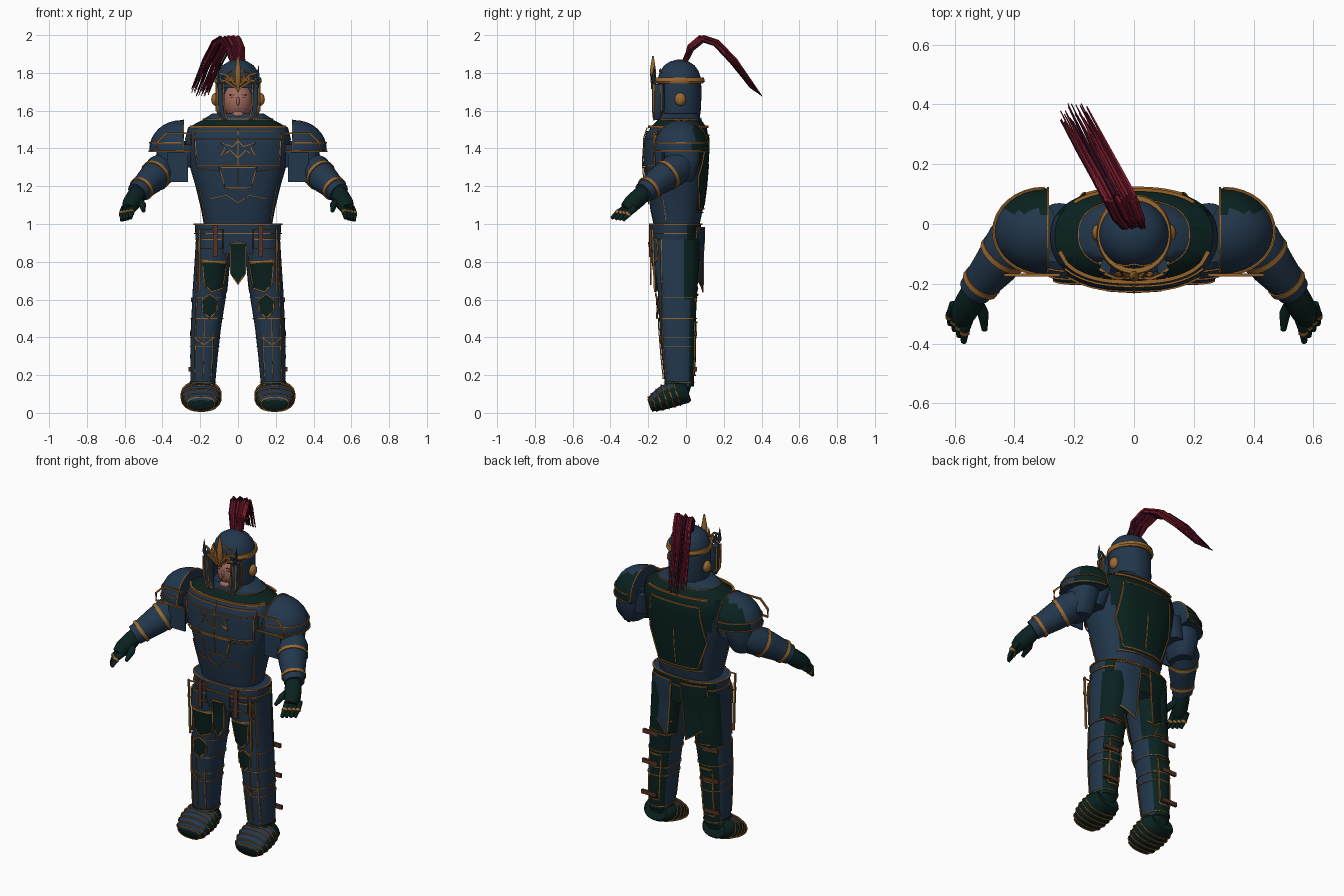
import bpy, bmesh, math, random
from mathutils import Vector

if "Cube" in bpy.data.objects:
    bpy.data.objects.remove(bpy.data.objects["Cube"])
random.seed(4)
X, Y, Z = Vector((1, 0, 0)), Vector((0, 1, 0)), Vector((0, 0, 1))
EXP = 2.4


def material(name, *rgb):
    m = bpy.data.materials.new(name)
    m.use_nodes = True
    m.diffuse_color = (*rgb, 1)
    m.node_tree.nodes["Principled BSDF"].inputs["Base Color"].default_value = (*rgb, 1)
    return m


BLUE = material("blue steel", .016, .038, .072)
GREEN = material("dark green steel", .003, .016, .014)
GOLD = material("old gold", .32, .14, .03)
BRONZE = material("bronze trim", .31, .122, .022)
SKIN = material("skin", .34, .145, .11)
LIPS = material("lips and brows", .16, .055, .045)
RED = material("crimson plume", .19, .01, .024)
DARK_RED = material("dark plume", .035, .004, .016)
LEATHER = material("brown leather", .09, .032, .018)


def finish(name, bm, mats, rule=None, smooth=40):
    me = bpy.data.meshes.new(name)
    if rule:
        bm.normal_update()
        for f in bm.faces:
            f.material_index = int(rule(f.calc_center_median(), f.normal))
    bm.to_mesh(me)
    bm.free()
    for m in mats:
        me.materials.append(m)
    ob = bpy.data.objects.new(name, me)
    bpy.context.collection.objects.link(ob)
    bpy.ops.object.select_all(action='DESELECT')
    ob.select_set(True)
    bpy.context.view_layer.objects.active = ob
    bpy.ops.object.shade_smooth_by_angle(angle=math.radians(smooth))


def skin_rings(bm, loops, closed=False):
    n = len(loops[0])
    pairs = list(zip(loops, loops[1:])) + ([(loops[-1], loops[0])] if closed else [])
    for a, b in pairs:
        for i in range(n):
            bm.faces.new((a[i], a[(i + 1) % n], b[(i + 1) % n], b[i]))
    if not closed:
        bm.faces.new(loops[0][::-1])
        bm.faces.new(loops[-1])


def ring(cx, cy, cz, ru, rv, v=Y, n=48, e=EXP):
    """Superellipse of points around a centre."""
    pts = []
    for i in range(n):
        c, s = math.cos(math.tau * i / n), math.sin(math.tau * i / n)
        pts.append(Vector((cx, cy, cz)) + X * ru * math.copysign(abs(c) ** (2 / e), c)
                   + v * rv * math.copysign(abs(s) ** (2 / e), s))
    return pts


def loft(name, rings, mats, v=Y, n=48, e=EXP, rule=None, drop=None):
    """Skin over rings given as (x, y, z, radius across, radius deep)."""
    bm = bmesh.new()
    skin_rings(bm, [[bm.verts.new(p) for p in ring(*r, v, n, e)] for r in rings])
    bmesh.ops.recalc_face_normals(bm, faces=bm.faces)
    if drop:
        bmesh.ops.delete(bm, geom=[f for f in bm.faces if drop(f.calc_center_median())], context='FACES')
    finish(name, bm, mats, rule)


def tubes(name, paths, radii, mat, n=4, closed=False):
    """Round rods along each path; radii is one number or one per point."""
    bm = bmesh.new()
    for path in paths:
        p = [Vector(q) for q in path]
        loops = []
        for i, c in enumerate(p):
            a = p[i - 1] if i or closed else c
            b = p[(i + 1) % len(p)] if i < len(p) - 1 or closed else c
            d = (b - a).normalized()
            side = d.cross(Z if abs(d.z) < .9 else Y).normalized()
            up = side.cross(d)
            r = radii[i] if isinstance(radii, (list, tuple)) else radii
            turns = [math.tau * (k + .5) / n for k in range(n)]
            loops.append([bm.verts.new(c + r * (side * math.cos(t) + up * math.sin(t))) for t in turns])
        skin_rings(bm, loops, closed)
    bmesh.ops.recalc_face_normals(bm, faces=bm.faces)
    finish(name, bm, [mat], smooth=50)


def ball(name, c, r, mats, rule=None, cuts=(), seg=32):
    bm = bmesh.new()
    bmesh.ops.create_uvsphere(bm, u_segments=seg, v_segments=seg // 2, radius=1)
    for v in bm.verts:
        v.co = Vector([c[i] + r[i] * v.co[i] for i in range(3)])
    for co, no in cuts:
        g = bm.verts[:] + bm.edges[:] + bm.faces[:]
        cut = bmesh.ops.bisect_plane(bm, geom=g, plane_co=co, plane_no=no, clear_outer=True)
        bmesh.ops.edgeloop_fill(bm, edges=[q for q in cut['geom_cut'] if isinstance(q, bmesh.types.BMEdge)])
    finish(name, bm, mats, rule)


def box(name, c, size, mat):
    bm = bmesh.new()
    bmesh.ops.create_cube(bm, size=1)
    for v in bm.verts:
        v.co = Vector([c[i] + size[i] * v.co[i] for i in range(3)])
    finish(name, bm, [mat])


def section(rings, z):
    """Interpolated ring at a height."""
    rs = sorted(rings, key=lambda r: r[2])
    for a, b in zip(rs, rs[1:]):
        if z <= b[2]:
            t = max(0, (z - a[2]) / (b[2] - a[2]))
            return [p + (q - p) * t for p, q in zip(a, b)]
    return rs[-1]


def on(rings, x, z, front=True, gap=.005):
    cx, cy, _, rx, ry = section(rings, z)
    t = min(1, abs(x - cx) / rx)
    d = ry * (1 - t ** EXP) ** (1 / EXP) + gap
    return Vector((x, cy - d if front else cy + d, z))


def lines(name, rings, paths, front=True, r=.004, closed=False, gap=.005):
    out = []
    for path in paths:
        pts = [Vector(q) for q in path]
        dense = []
        for a, b in zip(pts, pts[1:] + ([pts[0]] if closed else [])):
            k = max(1, int((b - a).length / .025))
            dense += [a.lerp(b, i / k) for i in range(k)]
        dense += [] if closed else [pts[-1]]
        out.append([on(rings, q.x, q.y, front, gap) for q in dense])
    tubes(name, out, r, BRONZE, closed=closed)


def panel(name, rings, outline, mat, front=True, gap=.005):
    """Thin plate following a body surface, with a metal edge."""
    bm = bmesh.new()
    bm.faces.new([bm.verts.new((x, 0, z)) for x, z in outline])
    cuts = [(X * k * .025, X) for k in range(-12, 13)] + [(Z * k * .04, Z) for k in range(60)]
    for co, no in cuts:
        bmesh.ops.bisect_plane(bm, geom=bm.verts[:] + bm.edges[:] + bm.faces[:], plane_co=co, plane_no=no)
    for v in bm.verts:
        v.co = on(rings, v.co.x, v.co.z, front, gap)
    bm.normal_update()
    for f in bm.faces:
        if (f.normal.y > 0) == front:
            f.normal_flip()
    finish(name, bm, [mat])
    lines(name + "_edge", rings, [outline], front, .005, True, gap)


def hoop(rings, z, gap=.003):
    cx, cy, _, rx, ry = section(rings, z)
    return ring(cx, cy, z, rx + gap, ry + gap)


# Torso and hips
TORSO = [(0, -.05, .99, .18, .12), (0, -.05, 1.07, .194, .138), (0, -.05, 1.2, .225, .155), (0, -.05, 1.32, .26, .165),
         (0, -.045, 1.4, .274, .165), (0, -.045, 1.45, .28, .165), (0, -.04, 1.51, .265, .15),
         (0, -.035, 1.545, .2, .12), (0, -.035, 1.57, .13, .1)]
HIPS = [(0, -.05, .84, .2, .125), (0, -.055, .92, .225, .135), (0, -.055, 1.0, .228, .135)]
loft("cuirass", TORSO, [BLUE, GREEN],
     rule=lambda c, n: (n.y > .8 and c.z > 1.07) or (c.y > .02 and c.z > 1.4) or (n.z > .5 and c.z > 1.5))
loft("gorget", [(0, -.035, 1.535, .19, .118), (0, -.035, 1.555, .185, .115), (0, -.035, 1.585, .135, .1)], [BLUE])
loft("hip_plate", HIPS, [BLUE, GREEN], rule=lambda c, n: c.y > .005 and n.z < .5)
tubes("hip_rims", [hoop(HIPS, .998), hoop(HIPS, .95)], .005, BRONZE, closed=True)
tubes("gorget_rim", [ring(0, -.035, 1.556, .187, .117)], .003, BRONZE, closed=True)
panel("breast_plate", TORSO, [(-.22, 1.31), (.22, 1.31), (.23, 1.49), (-.23, 1.49)], BLUE, gap=.012)
panel("belly_plate", TORSO, [(-.1, 1.3), (-.07, 1.19), (.07, 1.19), (.1, 1.3)], BLUE, gap=.01)
panel("back_plate", TORSO, [(-.13, 1.08), (.13, 1.08), (.19, 1.25), (.16, 1.47), (-.16, 1.47), (-.19, 1.25)], GREEN, False)
lines("back_seams", TORSO, [[(0, 1.1), (0, 1.32)], [(-.16, 1.06), (.16, 1.06)]], False)
lines("front_collar", TORSO, [[(-.25, 1.515), (.25, 1.515)]], gap=.01, r=.009)
lines("back_collar", TORSO, [[(-.2, 1.515), (.2, 1.515)]], False, gap=.008, r=.008)
chest = [[(0, 1.2), (0, 1.51)], [(-.22, 1.45), (.22, 1.45)]]
belly = [[(-.15, 1.13), (-.06, 1.15), (0, 1.11), (.06, 1.15), (.15, 1.13)]]
for s in (1, -1):
    chest += [[(0, 1.35), (s * .04, 1.39), (s * .09, 1.36), (s * .07, 1.4), (s * .09, 1.43), (s * .03, 1.41), (0, 1.44)],
              [(s * .22, 1.295), (s * .1, 1.28)]]
    belly += [[(s * .175, 1.02), (s * .205, 1.2)]]
lines("chest_ornament", TORSO, chest, gap=.016)
lines("belly_seams", TORSO, belly)
panel("groin_shield", HIPS, [(-.04, .9), (-.04, .74), (0, .68), (.04, .74), (.04, .9)], GREEN, gap=.012)

# Head and helmet
HELM = [(0, -.035, 1.56, .108, .108), (0, -.035, 1.6, .114, .113), (0, -.035, 1.66, .118, .116), (0, -.035, 1.72, .118, .116),
        (0, -.035, 1.77, .117, .115), (0, -.035, 1.81, .104, .102), (0, -.035, 1.84, .082, .08),
        (0, -.035, 1.86, .05, .05), (0, -.035, 1.87, .015, .015)]
loft("helmet", HELM, [BLUE], e=2, drop=lambda c: c.z < 1.74 and c.y < -.1 and abs(c.x) < .08)
ball("head", (0, -.06, 1.65), (.078, .085, .1), [SKIN])
ball("nose", (0, -.142, 1.65), (.009, .01, .024), [SKIN], seg=16)
ball("chin", (0, -.122, 1.578), (.035, .022, .02), [SKIN], seg=16)
box("mouth", (0, -.136, 1.61), (.034, .006, .005), LIPS)
loft("helmet_band", [(0, -.035, 1.745, .121, .125), (0, -.035, 1.755, .126, .135), (0, -.035, 1.775, .122, .13)], [GOLD], e=2)
lines("helmet_ridges", HELM, [[(-.06, 1.8), (0, 1.82), (.06, 1.8)]])
for s in (1, -1):
    side = "left_" if s > 0 else "right_"
    box(side + "brow", (s * .03, -.136, 1.684), (.03, .006, .005), LIPS)
    box(side + "eye", (s * .03, -.138, 1.67), (.016, .006, .005), LIPS)
    ball(side + "ear_boss", (s * .118, -.03, 1.66), (.024, .03, .035), [GOLD], seg=16)
    loft(side + "cheek_guard", [(s * .068, -.155, 1.55, .014, .016), (s * .09, -.145, 1.6, .02, .03),
                                (s * .095, -.145, 1.74, .018, .03)], [BLUE], n=12)
    tubes(side + "cheek_edge", [[(s * .055, -.17, 1.55), (s * .073, -.176, 1.6), (s * .078, -.176, 1.74)],
                                [(s * .08, -.17, 1.55), (s * .108, -.172, 1.6), (s * .112, -.172, 1.74)],
                                [(s * .084, -.13, 1.56), (s * .114, -.13, 1.6), (s * .115, -.13, 1.74)]], .006, BRONZE)
    # Leaf wings of the crest
    for mat, name, leaves in ((GOLD, "gold", ((.022, 1.82), (.05, 1.79))), (BLUE, "steel", ((.07, 1.8), (.095, 1.84)))):
        tubes(side + name + "_leaves", [[(s * x, -.168, 1.74), (s * (x + .01), -.172, 1.77), (s * (x + .014), -.168, h)]
                                        for x, h in leaves], (.009, .011, .001), mat, n=6)
    tubes(side + "crest_stems", [[(s * .01, -.18, 1.735), (s * .06, -.182, 1.79), (s * .1, -.165, 1.8)],
                                 [(s * .01, -.18, 1.72), (s * .07, -.182, 1.76), (s * .115, -.15, 1.75)]], .007, BRONZE)
tubes("crest_spike", [[(0, -.165, 1.7), (0, -.172, 1.75), (0, -.175, 1.81), (0, -.175, 1.89)]], (.006, .016, .018, .004), GOLD, n=8)

# Plume
for name, mat, count in (("plume", RED, 26), ("plume_shade", DARK_RED, 8)):
    strands = []
    for _ in range(count):
        a, b, h = random.uniform(-1, 1), random.uniform(-1, 1), random.uniform(-.018, .004)
        strands.append([(a * .035, b * .01 - .01, 1.85), (-.02 + a * .05, .025 + b * .012, 1.94 + h),
                        (-.045 + a * .055, .085 + b * .015, 1.99 + h), (-.085 + a * .055, .16 + b * .015, 1.965 + h),
                        (-.135 + a * .055, .25 + b * .02, 1.87 + h), (-.2 + a * .05, .37 + b * .035, 1.7 + b * -.025)])
    tubes(name, strands, (.007, .008, .008, .007, .005, .002), mat, n=5)

for s in (1, -1):
    side = "left_" if s > 0 else "right_"
    # Shoulder and arm
    c, r = (s * .3, -.025, 1.395), (.17, .145, .155)
    ball(side + "pauldron", c, r, [BLUE, GREEN], lambda c, n: c.y > .04,
         [((s * .285, 0, 0), (-s, 0, 0)), ((0, 0, 1.38), (0, 0, -1))])
    arcs = []
    half = [math.pi * i / 16 for i in range(17)]
    for z in (1.385, 1.43):
        k = math.sqrt(1 - ((z - c[2]) / r[2]) ** 2) + .015
        arcs.append([(c[0] + s * r[0] * k * math.sin(t), c[1] - r[1] * k * math.cos(t), z) for t in half])
    arcs.append([(s * .288, c[1] + r[1] * 1.01 * math.cos(t), c[2] + r[2] * 1.01 * math.sin(t)) for t in half])
    tubes(side + "pauldron_trim", arcs, .004, BRONZE)
    frame = [(.25, 1.48), (.38, 1.48), (.43, 1.43), (.43, 1.385), (.25, 1.385)]
    tubes(side + "shoulder_frame", [[(s * x, -.17, z) for x, z in frame]], .007, BRONZE, closed=True)
    box(side + "arm_plate", (s * .32, -.125, 1.3), (.11, .008, .155), BLUE)
    loft(side + "upper_arm", [(s * .34, -.02, 1.44, .08, .1), (s * .36, -.02, 1.34, .078, .095),
                              (s * .365, -.035, 1.25, .065, .085), (s * .365, -.04, 1.225, .05, .07)], [BLUE], n=28)
    loft(side + "armpit", [(s * .25, -.03, 1.42, .07, .1), (s * .29, -.03, 1.3, .06, .08)], [BLUE], n=24)
    tubes(side + "forearm", [[(s * .37, -.02, 1.32), (s * .41, -.06, 1.285), (s * .46, -.135, 1.235), (s * .535, -.225, 1.165)]],
          (.07, .085, .076, .056), BLUE, n=20)
    for i, (p, q, w) in enumerate((((.432, -.095, 1.262), (.442, -.108, 1.253), .085), ((.505, -.19, 1.193), (.515, -.202, 1.183), .068))):
        tubes(side + "arm_ring_%d" % i, [[(s * p[0], *p[1:]), (s * q[0], *q[1:])]], w, GOLD, n=20)
    # Gauntlet
    tubes(side + "palm", [[(s * .52, -.21, 1.18), (s * .545, -.25, 1.14), (s * .568, -.29, 1.105), (s * .58, -.32, 1.08)]],
          (.042, .048, .046, .034), GREEN, n=12)
    tips = [(.57 + .015 * k, -.395 + .02 * k, 1.03 - .004 * k) for k in range(4)]
    knuckles = [(.553 + .016 * k, -.315 + .015 * k, 1.085) for k in range(4)]
    fingers = [[(s * a[0], *a[1:]), (s * (a[0] + b[0] + .01) / 2, (a[1] + b[1]) / 2, (a[2] + b[2]) / 2 + .006), (s * b[0], *b[1:])]
               for a, b in zip(knuckles, tips)]
    tubes(side + "fingers", fingers, (.019, .017, .01), GREEN, n=8)
    tubes(side + "thumb", [[(s * .53, -.25, 1.13), (s * .505, -.3, 1.1), (s * .5, -.355, 1.07)]], (.022, .02, .01), GREEN, n=8)
    tubes(side + "finger_rings", [[f[1], Vector(f[1]).lerp(Vector(f[2]), .25)] for f in fingers], .0185, GOLD, n=8)

    # Leg
    LEG = [(s * .125, -.05, .92, .098, .125), (s * .135, -.05, .8, .095, .12), (s * .15, -.045, .65, .09, .105),
           (s * .154, -.045, .6, .088, .102), (s * .17, -.045, .45, .08, .095), (s * .18, -.04, .3, .073, .088),
           (s * .186, -.035, .14, .064, .076)]
    loft(side + "leg", LEG, [BLUE, GREEN], rule=lambda c, n: c.y > -.005 if c.z > .6 else n.y > .5)
    tubes(side + "leg_rims", [hoop(LEG, z) for z in (.61, .5, .4, .35, .16)], .003, BRONZE, closed=True)

    def leg_panel(name, outline, mat, front=True, gap=.012, rings=LEG):
        panel(side + name, rings, [(s * x, z) for x, z in outline], mat, front, gap)

    leg_panel("tasset", ((.05, .92), (.2, .92), (.21, .82), (.19, .8), (.06, .8)), BLUE)
    leg_panel("thigh_plate", ((.06, .79), (.19, .81), (.18, .68), (.14, .64), (.08, .66)), GREEN)
    leg_panel("knee_plate", ((.11, .6), (.15, .63), (.19, .6), (.19, .54), (.15, .5), (.11, .54)), GREEN)
    leg_panel("calf_plate", ((.13, .48), (.21, .48), (.22, .2), (.15, .2)), GREEN, False, .005)
    leg_panel("back_tasset", ((.03, .98), (.18, .98), (.2, .74), (.06, .64)), BLUE if s > 0 else GREEN, False, .018, HIPS)
    lines(side + "shin_seams", LEG, [[(s * .18, .5), (s * .185, .18)], [(s * .13, .42), (s * .14, .18)], [(s * .22, .62), (s * .23, .18)],
                                     [(s * .21, .92), (s * .22, .64)], [(s * .13, .4), (s * .18, .36), (s * .23, .4)]])
    lines(side + "back_scrolls", LEG, [[(s * .07, .7), (s * .12, .66), (s * .1, .62), (s * .2, .63)]], False)
    tubes(side + "hip_frame", [[(s * x, -.19, z) for x, z in ((.08, .97), (.2, .97), (.2, .87), (.08, .87))]], .005, BRONZE, closed=True)
    tubes(side + "thigh_rod", [[(s * .205, -.178, .97), (s * .205, -.165, .64)]], .007, GOLD)
    box(side + "belt_strap", (s * .12, -.19, .91), (.025, .012, .17), LEATHER)
    for i, z in enumerate((.6, .42, .23)):
        box(side + "leg_strap_%d" % i, (s * (.2 + (.6 - z) * .03), .05, z), (.1, .014, .024), LEATHER)

    # Foot in overlapping bands
    FOOT = [(.012, .112, .07, .05), (-.005, .11, .088, .06), (-.05, .104, .1, .066), (-.08, .094, .104, .066),
            (-.11, .084, .104, .064), (-.14, .07, .1, .058), (-.17, .055, .09, .048), (-.188, .046, .072, .038), (-.195, .042, .05, .028)]
    rings = [(s * .195, y, z, a, b) for y, z, a, b in FOOT]
    tilt = Vector((0, -.32, .95))
    loft(side + "foot", rings, [GREEN, BLUE], v=tilt, e=2.2, rule=lambda c, n: c.y < -.06 and n.z > .1 and abs(n.x) < .75)
    tubes(side + "foot_bands", [ring(x, y, z, a * 1.02, b * 1.03, tilt, e=2.2) for x, y, z, a, b in rings[2:8]],
          .004, BRONZE, closed=True)
    loft(side + "ankle", [(s * .19, -.045, .1, .07, .06), (s * .187, -.04, .17, .068, .075)], [GREEN], n=24)
